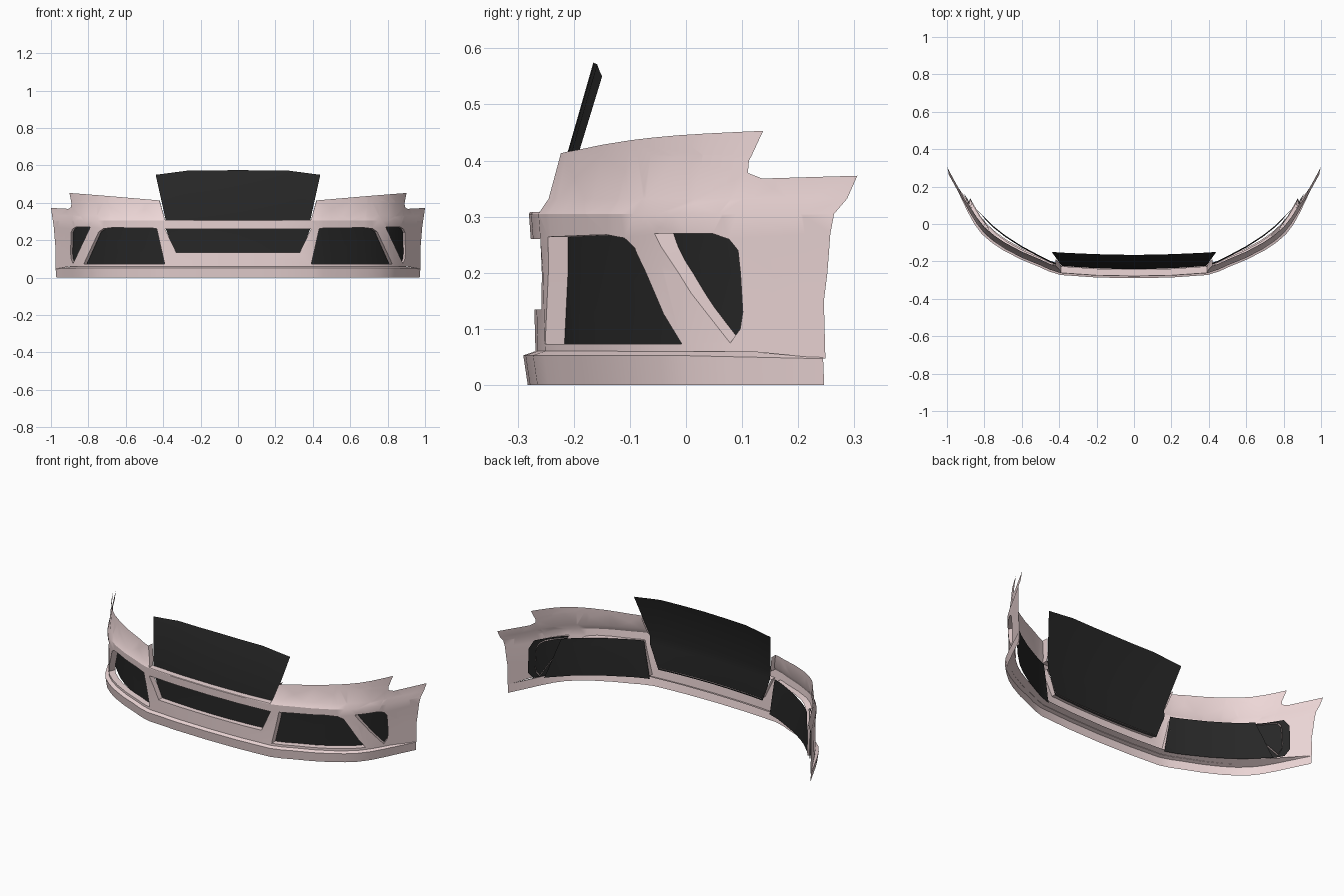
import bpy, bmesh, math
from mathutils import Vector

if "Cube" in bpy.data.objects:
    bpy.data.objects.remove(bpy.data.objects["Cube"])

# plan curve of the bumper skin (x, y) and how the skin leans with height (z, dy)
PLAN = [(0, -.272), (.2, -.268), (.39, -.255), (.45, -.236), (.5, -.213), (.6, -.172), (.69, -.125),
        (.75, -.085), (.8, -.042), (.84, .008), (.88, .072), (.92, .145), (.96, .217), (1, .29)]
LEAN = [(.05, .004), (.2, 0), (.305, -.008), (.332, .008), (.41, .022), (.46, .028)]


def lerp(table, v):
    for (a, p), (b, q) in zip(table, table[1:]):
        if v <= b:
            return p + (q - p) * (v - a) / (b - a)
    return table[-1][1]


def skin_y(x, z):
    return lerp(PLAN, x) + lerp(LEAN, z)


def material(name, col):
    m = bpy.data.materials.new(name)
    m.diffuse_color = (*col, 1)
    m.use_nodes = True
    m.node_tree.nodes["Principled BSDF"].inputs["Base Color"].default_value = m.diffuse_color
    return m


PINK = material("pink_paint", (.85, .68, .68))
BLACK = material("black_mesh", (.02, .02, .02))


def finish(bm, name, mat):
    me = bpy.data.meshes.new(name)
    bm.to_mesh(me)
    bm.free()
    ob = bpy.data.objects.new(name, me)
    bpy.context.collection.objects.link(ob)
    me.materials.append(mat)
    mod = ob.modifiers.new("mirror", 'MIRROR')
    mod.merge_threshold = .0005
    bpy.ops.object.select_all(action='DESELECT')
    ob.select_set(True)
    bpy.context.view_layer.objects.active = ob
    bpy.ops.object.shade_smooth_by_angle(angle=math.radians(28))
    return ob


def flat_sheet(loops):
    """Fill outline with holes in the xz plane and slice it so it can bend."""
    bm = bmesh.new()
    for loop in loops:
        vs = [bm.verts.new((x, 0, z)) for x, z in loop]
        for a, b in zip(vs, vs[1:] + vs[:1]):
            bm.edges.new((a, b))
    bmesh.ops.triangle_fill(bm, use_beauty=True, edges=bm.edges[:], normal=(0, -1, 0))
    cuts = [((x, 0, 0), (1, 0, 0)) for x, _ in PLAN[1:-1]]
    cuts += [((0, 0, z), (0, 0, 1)) for z, _ in LEAN[1:-1]]
    for co, no in cuts:
        bmesh.ops.bisect_plane(bm, geom=bm.verts[:] + bm.edges[:] + bm.faces[:], dist=1e-5,
                               plane_co=co, plane_no=no)
    for f in bm.faces:
        f.normal_update()
        if f.normal.y > 0:
            f.normal_flip()
    return bm


# bumper skin: C shaped half outline around the centre intake, plus two side openings
outline = [(0, .058), (.4, .058), (.9, .06), (.975, .047), (.975, .15), (.985, .27), (1, .373),
           (.907, .368), (.892, .378), (.891, .4), (.901, .453), (.7, .437), (.42, .413),
           (.39, .308), (0, .308), (0, .26), (.39, .26), (.33, .135), (0, .135)]
main_hole = [(.435, .264), (.67, .268), (.72, .262), (.745, .245), (.825, .073), (.392, .073)]
outer_hole = [(.79, .27), (.868, .27), (.885, .26), (.893, .24), (.895, .13), (.892, .10), (.882, .075)]
bm = flat_sheet([outline, main_hole, outer_hole])


def is_rim(e):
    pts = [v.co for v in e.verts]
    if not e.is_boundary or all(p.x < .001 for p in pts):
        return False
    opening = all(.071 < p.z < .272 and p.x < .896 for p in pts)
    top_notch = all(.3 < p.z < .414 and p.x < .421 for p in pts)
    return opening or top_notch


# rims turned inwards around the openings
rim = [e for e in bm.edges if is_rim(e)]
new = [v for v in bmesh.ops.extrude_edge_only(bm, edges=rim)['geom'] if isinstance(v, bmesh.types.BMVert)]
new = set(new)
for v in bm.verts:
    x = v.co.x
    v.co.y = skin_y(x, v.co.z)
    if v in new:
        v.co.y += .035
        v.co.x -= .02 * max(0, x - .39) / .5
bmesh.ops.recalc_face_normals(bm, faces=bm.faces[:])
if sum(f.normal.y * f.calc_area() for f in bm.faces) > 0:
    bmesh.ops.reverse_faces(bm, faces=bm.faces[:])
finish(bm, "bumper_skin", PINK)


# black side grilles behind the openings
def grille(name, loop, depth):
    g = flat_sheet([loop])
    for v in g.verts:
        v.co.y = skin_y(v.co.x, min(v.co.z, .26)) + lerp(depth, v.co.x)
    finish(g, name, BLACK)


grille("side_grille", [(.385, .06), (.85, .06), (.79, .275), (.42, .275)],
       [(.38, .034), (.5, .038), (.8, .075), (.9, .05)])
grille("corner_grille", [(.775, .28), (.89, .28), (.905, .24), (.905, .1), (.89, .065), (.85, .065)],
       [(.7, .045), (1, .035)])


def loft(name, rows, mat):
    b = bmesh.new()
    grid = [[b.verts.new(p) for p in r] for r in rows]
    for r, s in zip(grid, grid[1:]):
        for i in range(len(r) - 1):
            b.faces.new((r[i], r[i + 1], s[i + 1], s[i]))
    bmesh.ops.recalc_face_normals(b, faces=b.faces[:])
    if sum(f.normal.y * f.calc_area() for f in b.faces) > 0:
        bmesh.ops.reverse_faces(b, faces=b.faces[:])
    finish(b, name, mat)


# bottom lip: front face and sloping shelf swept along the plan curve
lip = []
xs = [p[0] for p in PLAN[:-1]] + [.975]
for x in xs:
    a, c = max(x - .02, 0), min(x + .02, 1)
    n = Vector((lerp(PLAN, c) - lerp(PLAN, a), -(c - a), 0)).normalized()
    if x == 0:
        n = Vector((0, -1, 0))
    w = min(1, (.975 - x) / .15)
    p = Vector((x, lerp(PLAN, x), 0))
    section = [(.01 * w - .004 * (1 - w), 0), (.018 * w, .047 + .006 * w), (-.035 * w, .049 + .022 * w)]
    row = []
    for off, z in section:
        q = p + n * off
        row.append((0 if x == 0 else q.x, q.y, z))
    lip.append(row)
loft("bottom_lip", lip, PINK)

# curved black centre board, leaning back above the bar and running down behind the intake
heights = [(.575, -.165, .44), (.31, -.241, .387), (.265, -.238, .387), (.125, -.242, .335)]
board = []
for k, (z, y, half) in enumerate(heights):
    row = []
    for t in (0, .3, .62, .82, 1):
        drop = lerp([(0, 0), (.62, .003), (1, .025)], t) if k == 0 else 0
        row.append((half * t, y + .018 * t * t - drop * .1, z - drop))
    board.append(row)
loft("centre_grille_board", board, BLACK)
